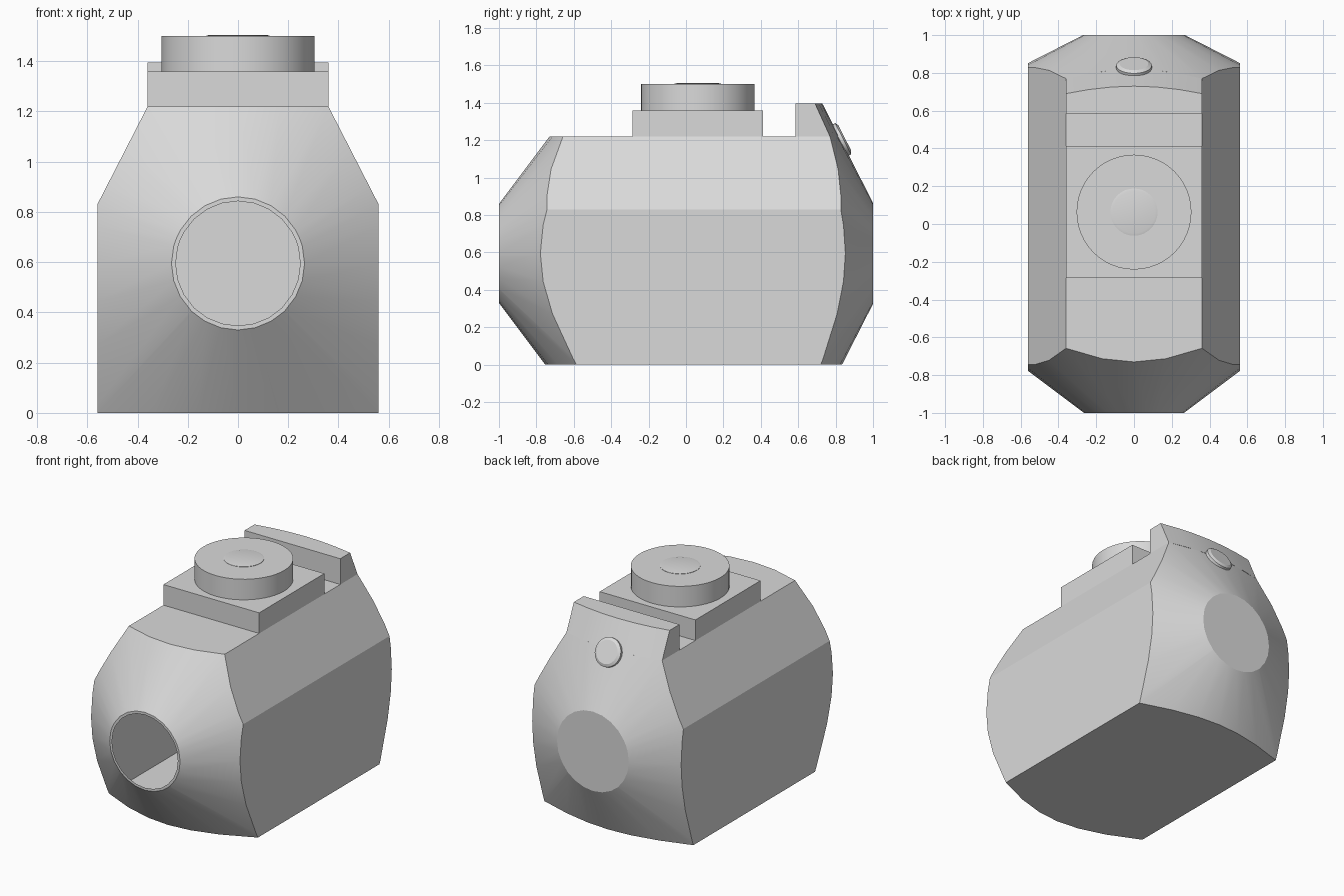
import bpy, bmesh, math
from mathutils import Vector

if "Cube" in bpy.data.objects:
    bpy.data.objects.remove(bpy.data.objects["Cube"])

grey = bpy.data.materials.new("plain grey")
grey.diffuse_color = (0.7, 0.7, 0.7, 1)
grey.use_nodes = True
grey.node_tree.nodes["Principled BSDF"].inputs["Base Color"].default_value = grey.diffuse_color

CZ = 0.595                      # height of the cone axis
HX, TX, SZ, TZ = 0.56, 0.36, 0.83, 1.22   # half widths, shoulder and top heights


def front_y(r):
    return -1 + 0.75 * (r - 0.265)


def back_y(r):
    return 1 - 0.51 * (r - 0.27)


def finish(name, bm):
    bmesh.ops.recalc_face_normals(bm, faces=bm.faces[:])
    me = bpy.data.meshes.new(name)
    bm.to_mesh(me)
    bm.free()
    me.materials.append(grey)
    ob = bpy.data.objects.new(name, me)
    bpy.context.collection.objects.link(ob)
    bpy.ops.object.select_all(action='DESELECT')
    bpy.context.view_layer.objects.active = ob
    ob.select_set(True)
    bpy.ops.object.shade_smooth_by_angle(angle=math.radians(20))
    return ob


def lathe(name, origin, axis, profile, n=32):
    """Closed turned part from (radius, height) pairs along an axis."""
    bm = bmesh.new()
    rot = Vector((0, 0, 1)).rotation_difference(Vector(axis))
    rings = []
    for r, h in profile:
        rings.append([bm.verts.new(Vector(origin) + rot @ Vector((
            r * math.cos(2 * math.pi * i / n), r * math.sin(2 * math.pi * i / n), h)))
            for i in range(n)])
    for a, b in zip(rings, rings[1:]):
        for i in range(n):
            j = (i + 1) % n
            bm.faces.new((a[i], a[j], b[j], b[i]))
    bm.faces.new(rings[0])
    bm.faces.new(rings[-1])
    return finish(name, bm)


# Hollow body: house-shaped section, both ends cut by cones
corners = [(HX, 0), (HX, SZ), (TX, TZ), (-TX, TZ), (-HX, SZ), (-HX, 0)]


def edge_radius(t):
    """Distance from the cone axis to the section outline at angle t."""
    d = (math.cos(t), math.sin(t))
    best = 9
    for (ax, az), (bx, bz) in zip(corners, corners[1:] + corners[:1]):
        nx, nz = bz - az, ax - bx
        den = nx * d[0] + nz * d[1]
        if den > 1e-6:
            best = min(best, (nx * ax + nz * (az - CZ)) / den)
    return best


angles = [2 * math.pi * i / 24 for i in range(24)]
for x, z in corners:
    t = math.atan2(z - CZ, x) % (2 * math.pi)
    angles = [a for a in angles if abs(a - t) > 0.02] + [t]
angles.sort()

bm = bmesh.new()
rows = []
for t in angles:
    c, s = math.cos(t), math.sin(t)
    r = edge_radius(t)
    rows.append([bm.verts.new((q * c, y, CZ + q * s)) for q, y in (
        (0.248, -1), (0.265, -1), (r, front_y(r)), (r, back_y(r)), (0.27, 1))])
for a, b in zip(rows, rows[1:] + rows[:1]):
    for k in range(4):
        bm.faces.new((a[k], b[k], b[k + 1], a[k + 1]))
bm.faces.new([row[4] for row in rows])      # closed back disc, front left open
finish("body_shell", bm)

# Rear upright fin whose back follows the rear cone
bm = bmesh.new()
cols = []
for i in range(7):
    x = -TX + 2 * TX * i / 6
    col = []
    for y, z in ((0.585, TZ), (0.585, 1.395), (None, 1.395), (None, TZ)):
        if y is None:
            y = back_y(math.hypot(x, z - CZ))
        col.append(bm.verts.new((x, y, z)))
    cols.append(col)
for a, b in zip(cols, cols[1:]):
    for k in range(4):
        m = (k + 1) % 4
        bm.faces.new((a[k], b[k], b[m], a[m]))
bm.faces.new(cols[0])
bm.faces.new(cols[-1])
finish("rear_fin", bm)

# Square block on the top
bm = bmesh.new()
bmesh.ops.create_cube(bm, size=1)
for v in bm.verts:
    v.co = (v.co.x * 2 * TX, 0.063 + v.co.y * 0.70, 1.29 + v.co.z * 0.14)
finish("top_block", bm)

# Round turret and its low button
lathe("top_turret", (0, 0.063, 1.36), (0, 0, 1), [(0.304, 0), (0.304, 0.14)], 48)
lathe("top_button", (0, 0.063, 1.49), (0, 0, 1),
      [(0.125, 0), (0.125, 0.012), (0.112, 0.015)])

# Button on the rear cone, square to its surface
lathe("rear_button", (0, 0.815, 1.195), (0, 0.89, 0.455),
      [(0.094, -0.01), (0.094, 0.028), (0.076, 0.038)], 24)
